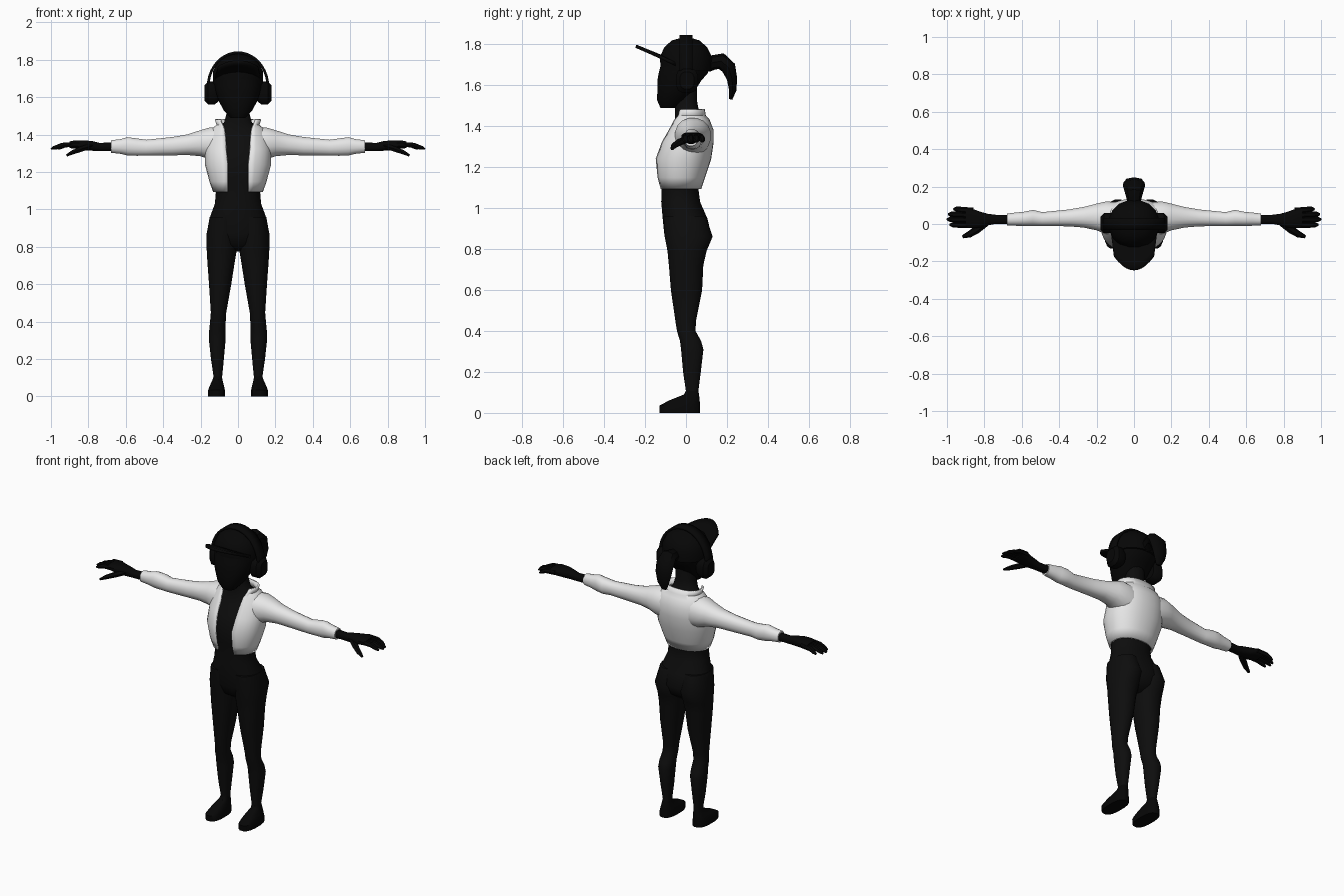
import bpy, bmesh, math
from mathutils import Vector


def material(name, c):
    m = bpy.data.materials.new(name)
    m.diffuse_color = (c, c, c, 1)
    return m


SUIT = material("suit_black", 0.004)
DARK = material("deep_black", 0.002)
WHITE = material("jacket_white", 0.8)


def build(name, rings, mat, closed=True, mirror=False, thick=0):
    """Skin a list of equal-length point rings into one object."""
    bm = bmesh.new()
    rows = [[bm.verts.new(p) for p in r] for r in rings]
    n = len(rows[0])
    for a, b in zip(rows, rows[1:]):
        for i in range(n if closed else n - 1):
            j = (i + 1) % n
            bm.faces.new((a[i], a[j], b[j], b[i]))
    if closed:
        bm.faces.new(rows[0])
        bm.faces.new(rows[-1])
    bmesh.ops.recalc_face_normals(bm, faces=bm.faces)
    me = bpy.data.meshes.new(name)
    bm.to_mesh(me)
    bm.free()
    me.materials.append(mat)
    ob = bpy.data.objects.new(name, me)
    bpy.context.collection.objects.link(ob)
    if thick:
        s = ob.modifiers.new("thickness", 'SOLIDIFY')
        s.thickness, s.offset = thick, 0
    if mirror:
        ob.modifiers.new("mirror", 'MIRROR')
    return ob


def sup(v, p):
    return math.copysign(abs(v) ** (2 / p), v)


def loft(name, axis, secs, mat, n=16, p=2.2, mirror=False):
    """Sections: position on axis, then low/high bounds in the other two axes."""
    rings = []
    for t, a0, a1, b0, b1 in secs:
        ring = []
        for i in range(n):
            w = math.tau * (i + 0.5) / n
            q = [(a0 + a1) / 2 + (a1 - a0) / 2 * sup(math.cos(w), p),
                 (b0 + b1) / 2 + (b1 - b0) / 2 * sup(math.sin(w), p)]
            q.insert('xyz'.index(axis), t)
            ring.append(q)
        rings.append(ring)
    return build(name, rings, mat, mirror=mirror)


def centred(secs):
    return [(z, -x, x, y0, y1) for z, x, y0, y1 in secs]


def tube(name, pts, side, mat, n=8, mirror=False):
    """Sweep along points (x, y, z, half width, half thickness)."""
    c = [Vector(p[:3]) for p in pts]
    rings = []
    for i, p in enumerate(pts):
        t = (c[min(i + 1, len(c) - 1)] - c[max(i - 1, 0)]).normalized()
        s = Vector(side)
        s = (s - t * s.dot(t)).normalized()
        u = t.cross(s)
        rings.append([c[i] + s * p[3] * math.cos(math.tau * k / n)
                      + u * p[4] * math.sin(math.tau * k / n) for k in range(n)])
    return build(name, rings, mat, mirror=mirror)


# Body suit: pelvis, waist, chest and neck
loft("torso", 'z', centred([
    (0.775, 0.04, -0.03, 0.05), (0.81, 0.12, -0.085, 0.10),
    (0.87, 0.165, -0.107, 0.125), (0.95, 0.155, -0.115, 0.105),
    (1.03, 0.125, -0.122, 0.07), (1.09, 0.12, -0.12, 0.062),
    (1.15, 0.135, -0.127, 0.075), (1.24, 0.16, -0.137, 0.105),
    (1.32, 0.16, -0.108, 0.118), (1.38, 0.15, -0.075, 0.118),
    (1.43, 0.115, -0.055, 0.095), (1.465, 0.075, -0.055, 0.065),
    (1.52, 0.06, -0.055, 0.055), (1.62, 0.06, -0.05, 0.055)]), SUIT, n=20)

# Legs and shoes
loft("legs", 'z', [
    (0.06, 0.085, 0.132, 0.0, 0.06), (0.10, 0.085, 0.13, 0.0, 0.06),
    (0.2, 0.075, 0.145, -0.015, 0.073), (0.31, 0.065, 0.157, -0.025, 0.086),
    (0.35, 0.065, 0.155, -0.03, 0.075), (0.40, 0.065, 0.15, -0.045, 0.047),
    (0.45, 0.062, 0.146, -0.053, 0.05), (0.6, 0.035, 0.156, -0.075, 0.08),
    (0.72, 0.016, 0.165, -0.085, 0.086), (0.79, 0.004, 0.169, -0.092, 0.102),
    (0.86, 0.0, 0.171, -0.106, 0.132), (0.96, 0.01, 0.152, -0.112, 0.098)],
    SUIT, mirror=True)
loft("shoes", 'z', [
    (0, 0.07, 0.16, -0.13, 0.07), (0.035, 0.07, 0.16, -0.132, 0.07),
    (0.06, 0.075, 0.15, -0.085, 0.068), (0.09, 0.083, 0.136, -0.01, 0.064),
    (0.11, 0.086, 0.13, 0.0, 0.06)], DARK, p=2.6, mirror=True)

# Open jacket shell: height, half width, front, back, half opening
P = 2.2
shell = []
for z, x, y0, y1, w in [
        (1.095, 0.128, -0.127, 0.07, 0.055), (1.15, 0.148, -0.14, 0.088, 0.055),
        (1.24, 0.172, -0.148, 0.118, 0.055), (1.32, 0.172, -0.12, 0.13, 0.063),
        (1.38, 0.163, -0.086, 0.13, 0.066), (1.43, 0.135, -0.063, 0.11, 0.072),
        (1.45, 0.11, -0.055, 0.092, 0.08), (1.482, 0.12, -0.05, 0.087, 0.095)]:
    a0 = math.asin((w / x) ** (P / 2))
    ring = []
    for i in range(29):
        a = a0 + (math.tau - 2 * a0) * i / 28
        ring.append((x * sup(math.sin(a), P),
                     (y0 + y1) / 2 - (y1 - y0) / 2 * sup(math.cos(a), P), z))
    shell.append(ring)
build("jacket", shell, WHITE, closed=False, thick=0.01)

# Sleeves with elbow crease and cuff
loft("sleeves", 'x', [
    (0.09, -0.055, 0.118, 1.25, 1.44), (0.15, -0.055, 0.122, 1.265, 1.44),
    (0.2, -0.035, 0.11, 1.283, 1.425), (0.27, -0.02, 0.092, 1.29, 1.402),
    (0.35, -0.013, 0.078, 1.288, 1.388), (0.49, -0.012, 0.064, 1.287, 1.373),
    (0.54, -0.012, 0.076, 1.286, 1.38), (0.59, -0.011, 0.066, 1.287, 1.387),
    (0.63, -0.01, 0.062, 1.297, 1.376), (0.68, -0.008, 0.056, 1.302, 1.37)],
    WHITE, mirror=True)

# Gloved hands
loft("palms", 'x', [
    (0.66, 0.0, 0.05, 1.312, 1.36), (0.74, 0.0, 0.05, 1.312, 1.356),
    (0.78, -0.008, 0.055, 1.313, 1.366), (0.82, -0.02, 0.066, 1.316, 1.37),
    (0.87, -0.024, 0.085, 1.325, 1.37), (0.90, -0.02, 0.088, 1.327, 1.364)],
    DARK, n=12, p=2.6, mirror=True)
for i, (yb, yt, xt) in enumerate([(-0.006, -0.004, 0.985), (0.022, 0.025, 1.0),
                                  (0.048, 0.052, 0.993), (0.072, 0.08, 0.965)]):
    xm = (0.88 + xt) / 2
    tube(f"finger_{i + 1}", [(0.86, yb, 1.348, 0.015, 0.016),
                            (xm, (yb + yt) / 2, 1.344, 0.016, 0.014),
                            (xt - 0.015, yt, 1.33, 0.014, 0.01),
                            (xt, yt, 1.323, 0.006, 0.005)],
         (0, 1, 0), DARK, n=6, mirror=True)
tube("thumbs", [(0.79, 0.01, 1.338, 0.022, 0.016), (0.84, -0.03, 1.322, 0.021, 0.016),
                (0.88, -0.055, 1.307, 0.018, 0.013), (0.915, -0.068, 1.289, 0.009, 0.007)],
     (0, 1, 0), DARK, n=6, mirror=True)

# Head and cap
loft("head", 'z', centred([
    (1.488, 0.04, -0.125, -0.05), (1.53, 0.078, -0.144, 0.01),
    (1.58, 0.105, -0.14, 0.05), (1.62, 0.118, -0.142, 0.075),
    (1.66, 0.127, -0.135, 0.11), (1.72, 0.13, -0.12, 0.122)]), DARK)
loft("cap", 'z', centred([
    (1.67, 0.135, -0.125, 0.124), (1.735, 0.137, -0.13, 0.13),
    (1.785, 0.113, -0.108, 0.105), (1.818, 0.07, -0.07, 0.067),
    (1.832, 0.02, -0.02, 0.02)]), DARK, p=2.1)

# Upturned cap brim, drooping at the sides
brim = []
for v in range(4):
    t = v / 3
    brim.append([(0.125 * u * (1 - 0.14 * t),
                  -0.11 + 0.075 * u * u - 0.135 * t,
                  1.735 + 0.055 * t - 0.04 * u * u * (1 - 0.2 * t))
                 for u in [k / 5 for k in range(-5, 6)]])
build("cap_brim", brim, DARK, closed=False, thick=0.016)

# Headphones
band = []
for k in range(21):
    a = math.pi * k / 20
    band.append([(0.16 * math.cos(a), y, 1.655 + 0.183 * math.sin(a))
                 for y in (-0.032, 0.032)])
build("headphone_band", band, DARK, closed=False, thick=0.014)
loft("ear_cups", 'x', [
    (0.105, -0.04, 0.05, 1.575, 1.67), (0.125, -0.05, 0.06, 1.56, 1.685),
    (0.16, -0.05, 0.06, 1.56, 1.685), (0.18, -0.03, 0.04, 1.58, 1.665)],
    DARK, n=12, p=2.8, mirror=True)

# Ponytail
tube("ponytail", [(0, 0.10, 1.695, 0.035, 0.034), (0, 0.13, 1.71, 0.038, 0.036),
                  (0, 0.172, 1.717, 0.05, 0.04), (0, 0.208, 1.685, 0.06, 0.036),
                  (0, 0.225, 1.63, 0.055, 0.025), (0, 0.228, 1.575, 0.04, 0.018),
                  (0, 0.218, 1.53, 0.018, 0.008)], (1, 0, 0), DARK)

# Smooth shading with crisp edges kept
for ob in bpy.context.scene.objects:
    ob.select_set(True)
    bpy.context.view_layer.objects.active = ob
bpy.ops.object.shade_smooth_by_angle(angle=math.radians(40))
